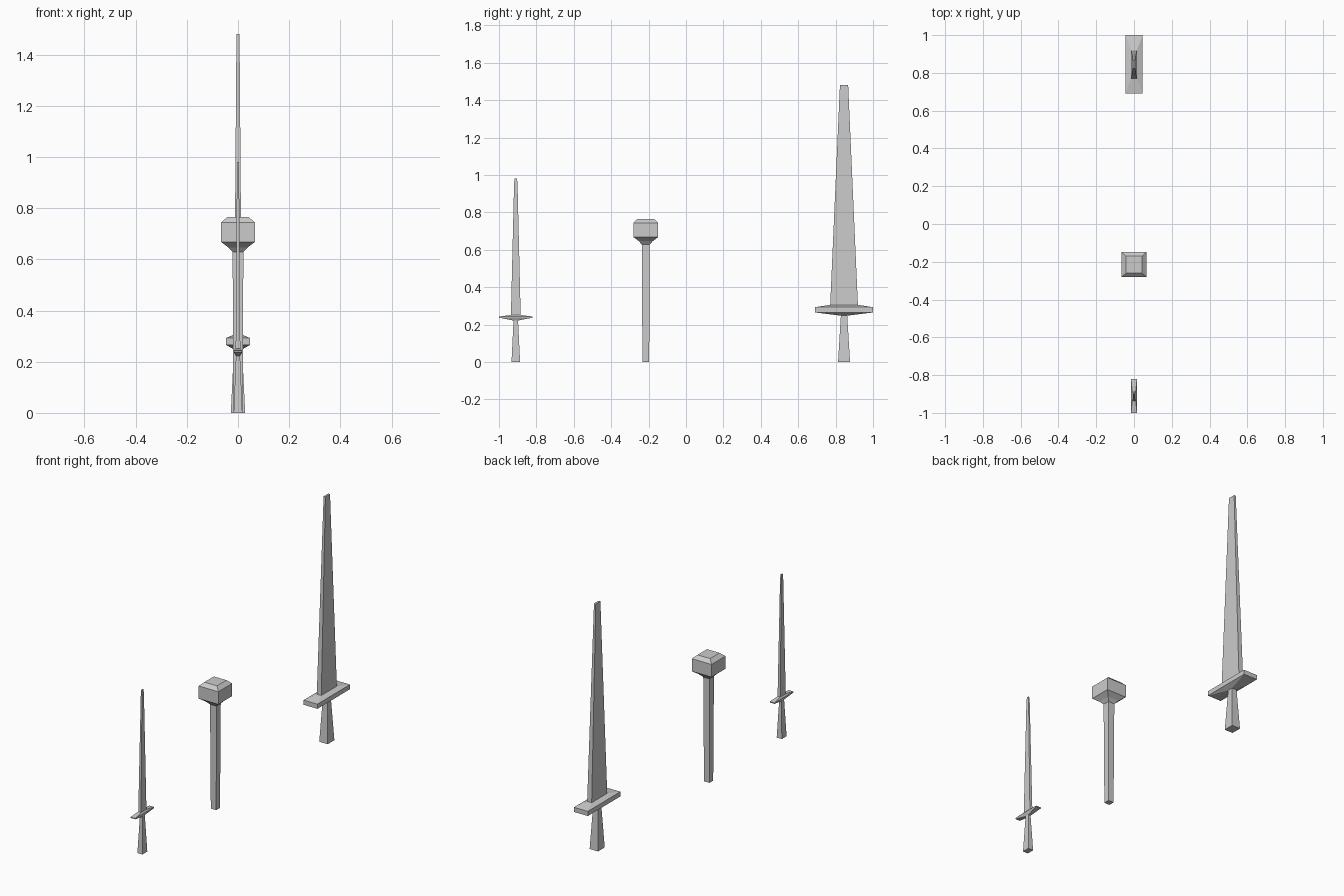
import bpy
import bmesh

if "Cube" in bpy.data.objects:
    bpy.data.objects.remove(bpy.data.objects["Cube"])


def loft(name, y, sections):
    """Closed, flat-faced solid through rectangular sections (z, half x, half y)."""
    bm = bmesh.new()
    rings = [[bm.verts.new((sx * hx, y + sy * hy, z))
              for sx, sy in ((-1, -1), (1, -1), (1, 1), (-1, 1))]
             for z, hx, hy in sections]
    for low, high in zip(rings, rings[1:]):
        for i in range(4):
            j = (i + 1) % 4
            bm.faces.new((low[i], low[j], high[j], high[i]))
    bm.faces.new(rings[0][::-1])
    bm.faces.new(rings[-1])
    bmesh.ops.recalc_face_normals(bm, faces=bm.faces)
    mesh = bpy.data.meshes.new(name)
    bm.to_mesh(mesh)
    bm.free()
    obj = bpy.data.objects.new(name, mesh)
    bpy.context.collection.objects.link(obj)
    return obj


# Great sword: flared grip, wide crossguard, tapered blade
loft("great_sword", 0.845, [
    (0.0, 0.028, 0.032),
    (0.248, 0.016, 0.017),
    (0.265, 0.046, 0.155),
    (0.293, 0.046, 0.155),
    (0.306, 0.015, 0.074),
    (1.48, 0.006, 0.022),
])

# Mace: straight shaft, stepped neck, square head with chamfered top
loft("mace", -0.215, [
    (0.0, 0.018, 0.018),
    (0.628, 0.021, 0.021),
    (0.647, 0.038, 0.038),
    (0.668, 0.066, 0.066),
    (0.744, 0.066, 0.066),
    (0.765, 0.042, 0.045),
])

# Dagger: flared grip, thin crossguard, slim blade with a clipped tip
loft("dagger", -0.91, [
    (0.0, 0.017, 0.023),
    (0.222, 0.008, 0.012),
    (0.237, 0.016, 0.09),
    (0.243, 0.016, 0.09),
    (0.252, 0.009, 0.026),
    (0.96, 0.004, 0.009),
    (0.98, 0.003, 0.006),
])
